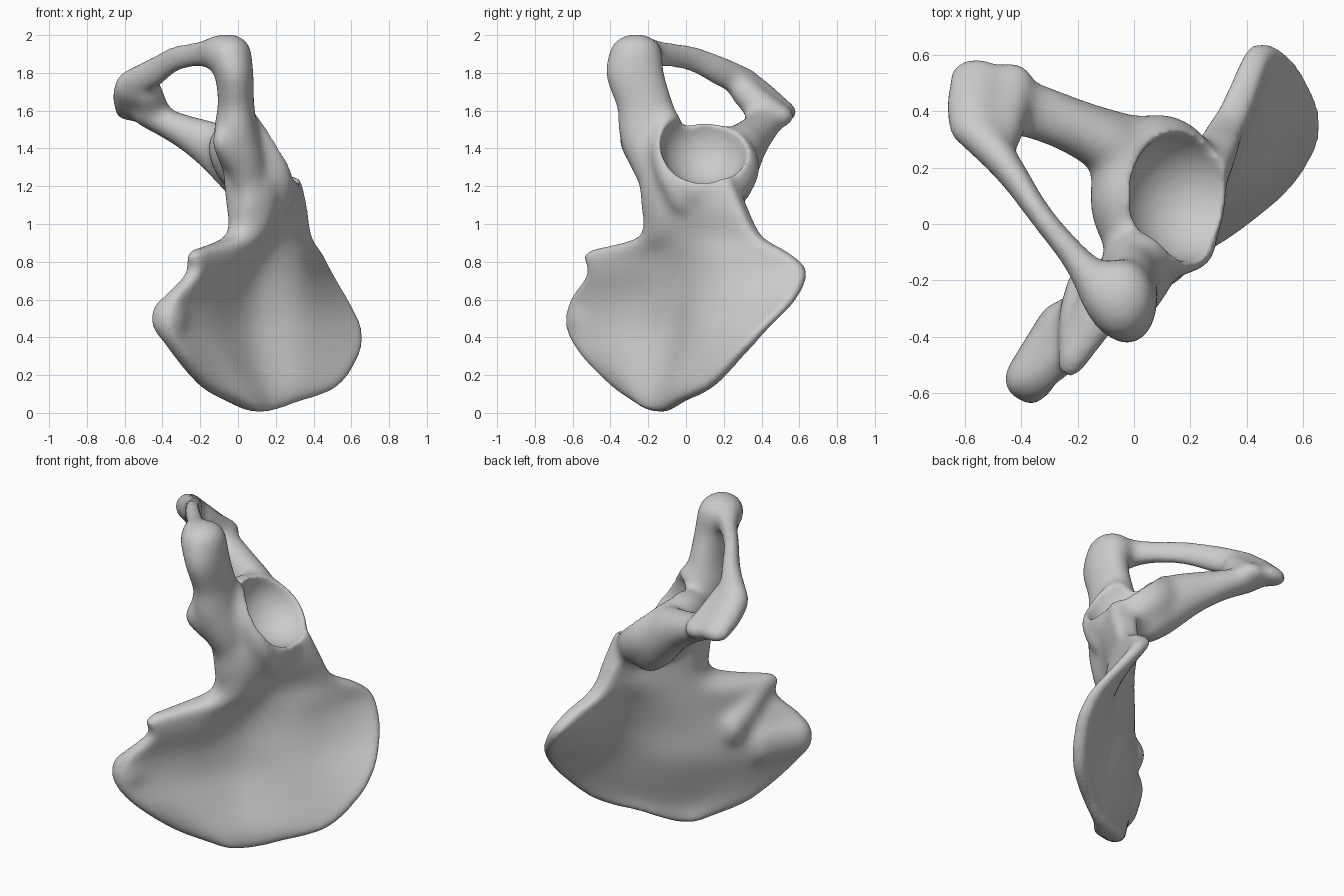
import bpy, bmesh, math
from mathutils import Vector, Matrix

if "Cube" in bpy.data.objects:
    bpy.data.objects.remove(bpy.data.objects["Cube"])

bm = bmesh.new()


def spline(pts, t):
    """Catmull-Rom through tuples of any length, t in 0..1"""
    n = len(pts) - 1
    f = min(max(t, 0), 1) * n
    i = min(int(f), n - 1)
    f -= i
    p = [pts[min(max(i + k, 0), n)] for k in (-1, 0, 1, 2)]
    return [b + .5 * f * (c - a + f * (2*a - 5*b + 4*c - d + f * (3*(b - c) + d - a)))
            for a, b, c, d in zip(*p)]


def ellipsoid(center, radii, axis=None):
    rot = Vector(axis).to_track_quat('Z', 'Y').to_matrix().to_4x4() if axis else Matrix()
    m = Matrix.Translation(center) @ rot @ Matrix.Diagonal((*radii, 1))
    bmesh.ops.create_icosphere(bm, subdivisions=3, radius=1, matrix=m)


def limb(pts, steps=26):
    """Swept limb: each point is x, y, z, rx, ry, rz"""
    for k in range(steps + 1):
        s = spline(pts, k / steps)
        ellipsoid(s[:3], s[3:])


# Wing of the bone: rows of z followed by five x, y points from back edge to front edge
rows = [
    (.045, -.02, -.22, .06, -.17, .13, -.12, .20, -.08, .28, -.03),
    (.13, -.18, -.36, -.03, -.25, .13, -.12, .32, -.02, .51, .13),
    (.30, -.32, -.54, -.14, -.32, .07, -.09, .34, .05, .63, .29),
    (.45, -.40, -.62, -.21, -.35, .04, -.06, .34, .10, .64, .43),
    (.60, -.37, -.60, -.19, -.32, .04, -.05, .33, .15, .56, .58),
    (.75, -.24, -.51, -.12, -.28, .06, -.03, .31, .19, .46, .64),
    (.85, -.24, -.53, -.10, -.27, .09, -.01, .29, .20, .41, .54),
    (.94, -.04, -.22, .03, -.14, .12, .01, .25, .18, .35, .39),
    (1.1, -.01, -.20, .07, -.10, .16, .03, .25, .15, .31, .31),
    (1.25, .00, -.22, .06, -.10, .15, .04, .23, .14, .27, .25)]
thick = [(.05,), (.075,), (.048,), (.037,), (.045,)]
NU, NV = 50, 60


def wing(u, v):
    r = spline(rows, v)
    x, y = spline([(r[1 + 2*k], r[2 + 2*k]) for k in range(5)], u)
    return Vector((x, y, r[0] - .045 * math.sin(math.pi * u) * max(0, 1 - 4 * v) ** 2))


sides = ([], [])
for j in range(NV + 1):
    for i in range(NU + 1):
        u, v = i / NU, j / NV
        p = wing(u, v)
        du = wing(min(u + .02, 1), v) - wing(max(u - .02, 0), v)
        nrm = Vector((du.y, -du.x, 0)).normalized()
        w = min(max((p.z - .6) / .6, 0), 1)
        w = w * w * (3 - 2 * w)
        t = spline(thick, u)[0] * (1 + .6 * w) + .03 * w * math.sin(math.pi * u)
        t *= 1 - .45 * max(0, 1 - u * 3) * max(0, 1 - abs(p.z - .88) / .25)
        for s, sign in zip(sides, (1, -1)):
            s.append(bm.verts.new(p + nrm * t * sign))
A, B = sides
idx = lambda i, j: j * (NU + 1) + i
for j in range(NV):
    for i in range(NU):
        q = [idx(i, j), idx(i + 1, j), idx(i + 1, j + 1), idx(i, j + 1)]
        bm.faces.new([A[k] for k in q])
        bm.faces.new([B[k] for k in reversed(q)])
ring = ([idx(i, 0) for i in range(NU)] + [idx(NU, j) for j in range(NV)] +
        [idx(i, NV) for i in range(NU, 0, -1)] + [idx(0, j) for j in range(NV, 0, -1)])
for a, b in zip(ring, ring[1:] + ring[:1]):
    bm.faces.new((A[b], A[a], B[a], B[b]))

# Thick lump and ridge on the inner back of the wing
limb([(-.37, -.55, .50, .095, .085, .12), (-.26, -.35, .50, .08, .08, .13)], 12)
limb([(-.23, -.47, .82, .04, .04, .06), (-.21, -.33, .73, .06, .06, .08),
      (-.17, -.21, .62, .07, .07, .10)], 14)

# Socket body, a flattened ball facing outward and up
ellipsoid((.085, .10, 1.30), (.295, .29, .18), (.68, 0, .73))
# Raised back rim of the socket, running down from the column
limb([(.02, -.10, 1.52, .10, .08, .1), (.13, -.11, 1.40, .09, .08, .09),
      (.22, -.09, 1.26, .07, .07, .07), (.22, -.02, 1.12, .07, .07, .07)])

# Seat column with rounded top
limb([(.08, -.08, 1.12, .09, .12, .1), (.03, -.14, 1.32, .12, .16, .1),
      (-.01, -.19, 1.48, .12, .17, .1), (-.01, -.215, 1.62, .10, .155, .1),
      (-.02, -.27, 1.79, .105, .16, .1), (-.05, -.265, 1.90, .125, .145, .11)])
# Small spine behind the column
limb([(-.02, -.2, 1.38, .09, .12, .12), (-.095, -.30, 1.44, .045, .06, .08)], 10)
# Thin bar from the column top round to the front plate
limb([(-.10, -.26, 1.905, .09, .10, .10), (-.20, -.13, 1.90, .055, .06, .075),
      (-.33, .03, 1.875, .045, .05, .08), (-.44, .19, 1.805, .055, .065, .09),
      (-.56, .33, 1.745, .09, .065, .08)])
# Front plate, as two side-by-side sweeps
limb([(-.57, .33, 1.73, .09, .055, .085), (-.57, .42, 1.67, .10, .05, .085),
      (-.56, .53, 1.59, .10, .065, .05)], 14)
limb([(-.48, .31, 1.70, .085, .08, .085), (-.45, .41, 1.61, .085, .09, .085),
      (-.43, .51, 1.57, .08, .07, .055)], 14)
# Upper bar from the plate to the socket
limb([(-.48, .44, 1.58, .08, .12, .07), (-.31, .385, 1.50, .08, .105, .09),
      (-.17, .325, 1.425, .08, .11, .13), (-.02, .25, 1.32, .09, .14, .18),
      (.08, .22, 1.20, .10, .13, .13)])

mesh = bpy.data.meshes.new("hip_bone")
bmesh.ops.recalc_face_normals(bm, faces=bm.faces)
bm.to_mesh(mesh)
bm.free()
bone = bpy.data.objects.new("hip_bone", mesh)
bpy.context.collection.objects.link(bone)

# Ball that hollows the socket
bpy.ops.mesh.primitive_uv_sphere_add(segments=48, ring_count=32, radius=.235, location=(.20, .10, 1.425))
cutter = bpy.context.object
cutter.name = "socket_cutter"
cutter.hide_render = True
cutter.display_type = 'WIRE'


def fuse(name):
    m = bone.modifiers.new(name, 'REMESH')
    m.mode, m.voxel_size, m.use_smooth_shade = 'VOXEL', .0115, True


def relax(name, n):
    m = bone.modifiers.new(name, 'SMOOTH')
    m.factor, m.iterations = .5, n


# Fuse, soften, hollow, then soften the rim
fuse("fuse")
relax("soften", 55)
cut = bone.modifiers.new("hollow", 'BOOLEAN')
cut.operation, cut.object, cut.solver = 'DIFFERENCE', cutter, 'EXACT'
fuse("refuse")
relax("soften_rim", 25)
